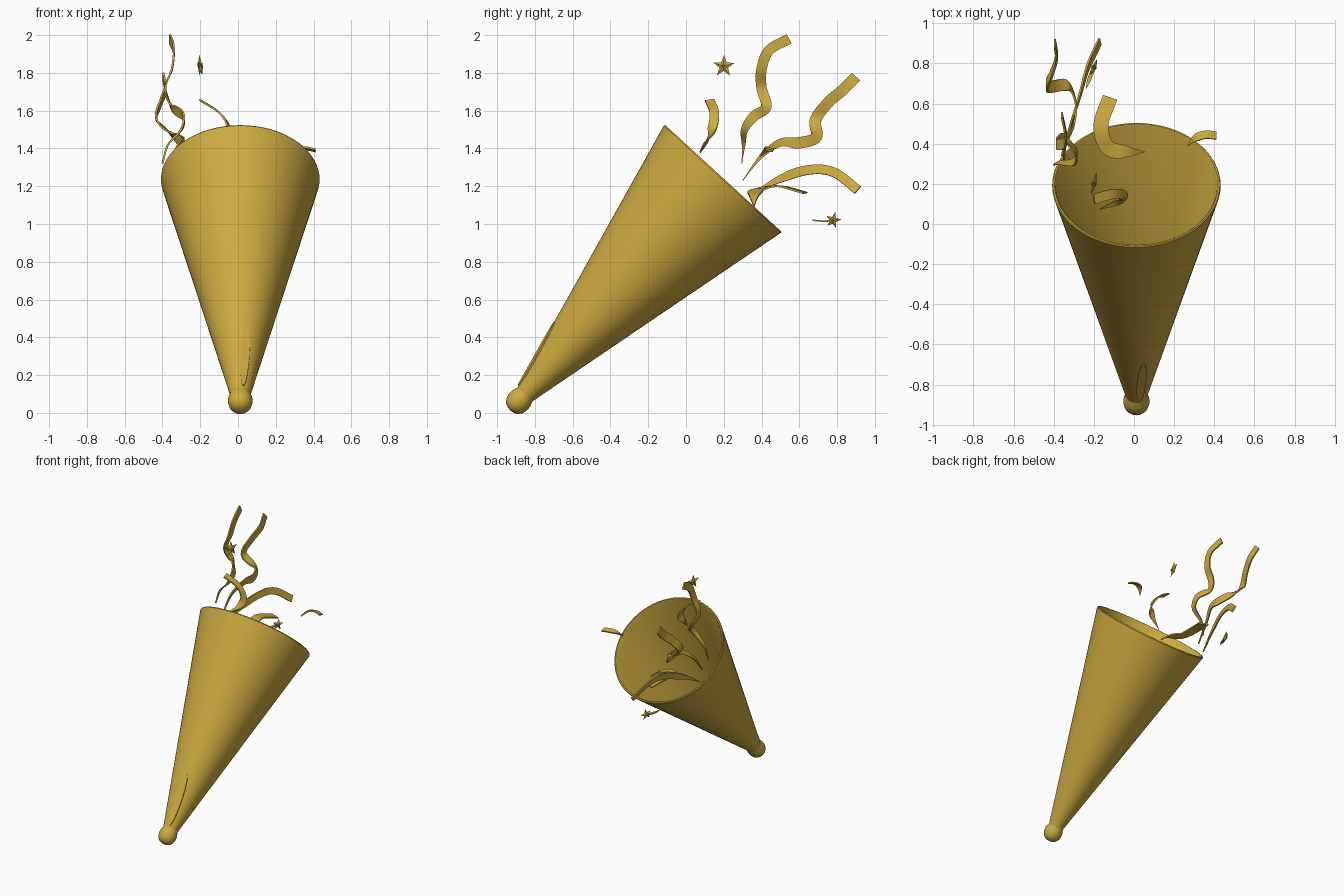
import bpy, bmesh, math
from mathutils import Vector, Matrix

if "Cube" in bpy.data.objects:
    bpy.data.objects.remove(bpy.data.objects["Cube"])

gold = bpy.data.materials.new("gold")
gold.diffuse_color = (0.61, 0.40, 0.05, 1)
gold.use_nodes = True
gold.node_tree.nodes["Principled BSDF"].inputs["Base Color"].default_value = gold.diffuse_color

# Frame of the cone: origin at the rim centre, local z out of the mouth
TILT = math.atan2(0.676, 0.737)
FRAME = Matrix.Translation((0.012, 0.195, 1.24)) @ Matrix.Rotation(-TILT, 4, 'X')


def finish(name, bm, angle=40):
    bmesh.ops.recalc_face_normals(bm, faces=bm.faces)
    me = bpy.data.meshes.new(name)
    bm.to_mesh(me)
    bm.free()
    me.materials.append(gold)
    me.shade_smooth()
    me.set_sharp_from_angle(angle=math.radians(angle))
    ob = bpy.data.objects.new(name, me)
    bpy.context.collection.objects.link(ob)
    return ob


def lathe(name, profile, n=64):
    bm = bmesh.new()
    rings = []
    for r, z in profile:
        if r == 0:
            rings.append([bm.verts.new(FRAME @ Vector((0, 0, z)))] * n)
        else:
            rings.append([bm.verts.new(FRAME @ Vector((r * math.cos(i * math.tau / n),
                          r * math.sin(i * math.tau / n), z))) for i in range(n)])
    for a, b in zip(rings, rings[1:]):
        for i in range(n):
            j = (i + 1) % n
            bm.faces.new(list(dict.fromkeys((a[i], a[j], b[j], b[i]))))
    return finish(name, bm)


def cone_r(t):
    return 0.42 + 0.236 * t


def spline(pts, steps=8):
    p = [Vector(q) for q in pts]
    p = [2 * p[0] - p[1]] + p + [2 * p[-1] - p[-2]]
    out = []
    for a, b, c, d in zip(p, p[1:], p[2:], p[3:]):
        for k in range(steps):
            s = k / steps
            out.append(0.5 * (2 * b + (c - a) * s + (2 * a - 5 * b + 4 * c - d) * s * s
                              + (3 * b - a - 3 * c + d) * s ** 3))
    return out + [p[-2]]


def ribbon(name, pts, normal, width, thick=0.01, taper=0.35):
    """Flat band along a smooth path, pointed at its start."""
    path = spline(pts)
    n = len(path)
    bm = bmesh.new()
    prev, last = Vector(), None
    for i, p in enumerate(path):
        t = (path[min(i + 1, n - 1)] - path[max(i - 1, 0)]).normalized()
        w = Vector(normal).cross(t) + 0.6 * prev
        w = (w - t * w.dot(t)).normalized()
        prev = w
        h = w.cross(t) * thick / 2
        half = w * width / 2 * max(0.08, min(1, i / (n * taper) if taper else 1))
        ring = [bm.verts.new(p + q) for q in (half + h, half - h, -half - h, -half + h)]
        if last:
            for k in range(4):
                bm.faces.new((last[k], last[(k + 1) % 4], ring[(k + 1) % 4], ring[k]))
        else:
            bm.faces.new(ring)
        last = ring
    bm.faces.new(last)
    return finish(name, bm)


def star(name, centre, radius, normal, spin):
    """Five-pointed star with a raised middle on both faces."""
    rot = Vector(normal).to_track_quat('Z', 'Y').to_matrix()
    c = Vector(centre)
    bm = bmesh.new()
    rim = []
    for i in range(10):
        a = spin + i * math.pi / 5
        r = radius * (0.42 if i % 2 else 1)
        rim.append(bm.verts.new(c + rot @ Vector((r * math.cos(a), r * math.sin(a), 0))))
    for z in (0.014, -0.014):
        tip = bm.verts.new(c + rot @ Vector((0, 0, z)))
        for i in range(10):
            bm.faces.new((rim[i], rim[(i + 1) % 10], tip))
    return finish(name, bm, 10)


# Hollow cone and the rounded knob at its tip
lathe("cone", [(0, -1.45), (cone_r(-1.45) - 0.02, -1.45), (0.402, -0.004), (0.408, 0.003),
               (0.416, 0.003), (0.42, -0.004), (cone_r(-0.8), -0.8),
               (cone_r(-1.56), -1.56), (0, -1.56)])
lathe("tip_knob", [(0, -1.53), (0.05, -1.53), (0.056, -1.555), (0.064, -1.58), (0.065, -1.605),
                   (0.058, -1.632), (0.043, -1.652), (0.022, -1.662), (0, -1.665)], 32)

# Long oval plate lying on the cone near the tip
bm = bmesh.new()
rows = []
for lift in (-0.004, 0.006):
    row = []
    for i in range(40):
        a = i * math.tau / 40
        t = -1.352 + 0.187 * math.cos(a)
        x = 0.026 + 0.01 * math.cos(a) + 0.023 * math.sin(a)
        r = cone_r(t) + lift
        row.append(bm.verts.new(FRAME @ Vector((x, -math.sqrt(max(r * r - x * x, 0)), t))))
    rows.append(row)
for i in range(40):
    j = (i + 1) % 40
    bm.faces.new((rows[0][i], rows[0][j], rows[1][j], rows[1][i]))
for row in rows:
    for i in range(20):
        q = [row[i], row[i + 1], row[39 - i], row[-i % 40]]
        q = list(dict.fromkeys(q))
        if len(q) > 2:
            bm.faces.new(q)
finish("oval_plate", bm)

# Streamers
ribbon("short_streamer", [(-0.17, 0.075, 1.38), (-0.08, 0.11, 1.44), (-0.05, 0.14, 1.51),
                          (-0.10, 0.15, 1.59), (-0.20, 0.125, 1.655)], (-0.6, 0, -0.8), 0.05)
ribbon("tall_streamer", [(-0.40, 0.295, 1.32), (-0.37, 0.305, 1.42), (-0.30, 0.31, 1.50),
                         (-0.29, 0.36, 1.57), (-0.35, 0.425, 1.62), (-0.385, 0.40, 1.72),
                         (-0.35, 0.40, 1.82), (-0.34, 0.44, 1.92), (-0.36, 0.545, 1.98)],
       (1, 0, 0), 0.055)
ribbon("long_streamer", [(-0.35, 0.30, 1.23), (-0.34, 0.40, 1.36), (-0.30, 0.50, 1.43),
                         (-0.29, 0.60, 1.43), (-0.33, 0.69, 1.46), (-0.43, 0.685, 1.55),
                         (-0.41, 0.75, 1.64), (-0.385, 0.83, 1.71), (-0.395, 0.90, 1.78)],
       (1, 0, 0), 0.06)
ribbon("arched_streamer", [(-0.36, 0.34, 1.15), (-0.32, 0.48, 1.23), (-0.27, 0.64, 1.285),
                           (-0.23, 0.78, 1.275), (-0.17, 0.91, 1.18)], (1, 0, 0.2), 0.05)
ribbon("flat_streamer", [(0.05, 0.36, 1.09), (-0.03, 0.36, 1.15), (-0.13, 0.38, 1.18),
                         (-0.165, 0.49, 1.20), (-0.12, 0.63, 1.165)], (0, 0, 1), 0.075)
ribbon("loose_ribbon", [(0.27, 0.39, 1.36), (0.31, 0.43, 1.395), (0.36, 0.445, 1.40),
                        (0.41, 0.44, 1.39)], (0, 0.3, 1), 0.04)
ribbon("star_tail", [(-0.24, 0.67, 1.02), (-0.22, 0.73, 1.015), (-0.20, 0.78, 1.02)],
       (0, 0, 1), 0.02, 0.008)

# Loose stars
star("upper_star", (-0.20, 0.20, 1.835), 0.06, (1, -0.25, 0.1), 0.3)
star("lower_star", (-0.20, 0.78, 1.02), 0.045, (1, -0.4, 0.1), 0.1)
